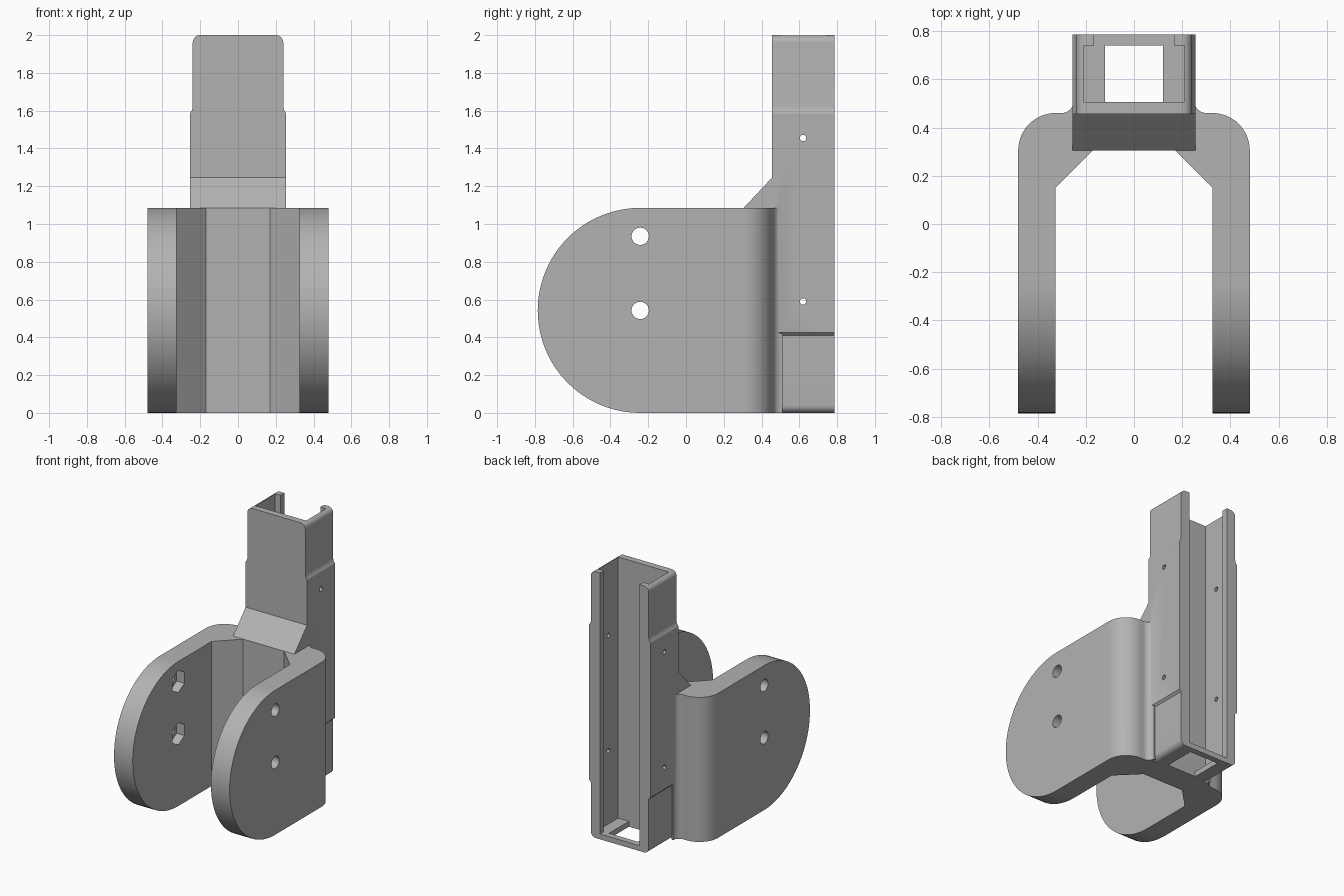
import bpy, bmesh
from math import sin, cos, pi, radians

cube = bpy.data.objects.get("Cube")
if cube:
    bpy.data.objects.remove(cube, do_unlink=True)

grey = bpy.data.materials.new("plain grey")
grey.use_nodes = True
GREY = (0.45, 0.45, 0.45, 1)
grey.diffuse_color = GREY
grey.node_tree.nodes["Principled BSDF"].inputs["Base Color"].default_value = GREY


def arc(u, v, r, start, end, n=12):
    """Points along an arc, angles in degrees."""
    angles = [radians(start + (end - start) * i / n) for i in range(n + 1)]
    return [(u + r * cos(a), v + r * sin(a)) for a in angles]


def mirrored(half):
    """Close a profile by mirroring its right half."""
    return half + [(-u, v) for u, v in reversed(half)]


def prism(name, points, axis, lo, hi):
    """Extrude a profile along x, y or z."""
    place = {"x": lambda u, v, w: (w, u, v),
             "y": lambda u, v, w: (u, w, v),
             "z": lambda u, v, w: (u, v, w)}[axis]
    bm = bmesh.new()
    ends = [[bm.verts.new(place(u, v, w)) for u, v in points] for w in (lo, hi)]
    for ring in ends:
        bm.faces.new(ring)
    for i in range(len(points)):
        j = (i + 1) % len(points)
        bm.faces.new((ends[0][i], ends[0][j], ends[1][j], ends[1][i]))
    bmesh.ops.recalc_face_normals(bm, faces=bm.faces)
    mesh = bpy.data.meshes.new(name)
    bm.to_mesh(mesh)
    bm.free()
    mesh.materials.append(grey)
    obj = bpy.data.objects.new(name, mesh)
    bpy.context.collection.objects.link(obj)
    return obj


def box(name, x, y0, y1, z0, z1):
    return prism(name, [(-x, y0), (x, y0), (x, y1), (-x, y1)], "z", z0, z1)


def combine(target, tool, operation):
    """Apply a boolean and remove the tool."""
    mod = target.modifiers.new(operation.title(), "BOOLEAN")
    mod.operation, mod.solver, mod.object = operation, "EXACT", tool
    tool.hide_render = True
    bpy.context.view_layer.objects.active = target
    bpy.ops.object.modifier_apply(modifier=mod.name)
    bpy.data.objects.remove(tool, do_unlink=True)


# Fork: U-shaped plan with rounded outer corners and chamfered inner corners
HEIGHT = 1.085
R = HEIGHT / 2
PIVOT = -0.785 + R
half_plan = ([(0.17, 0.305), (0.325, 0.15), (0.325, -0.9), (0.48, -0.9)]
             + arc(0.325, 0.305, 0.155, 0, 90, 16)
             + arc(0.30, 0.51, 0.05, -90, -180, 8)
             + [(0.235, 0.51), (0.235, 0.48)])
bracket = prism("fork_bracket", mirrored(half_plan), "z", 0, HEIGHT)

# Round the free ends of both fork plates
side = arc(PIVOT, R, R, 90, 270, 48) + [(0.7, 0), (0.7, HEIGHT)]
combine(bracket, prism("plate_outline", side, "x", -1, 1), "INTERSECT")

# Rail: raised side pads between two narrower rounded ends
half_front = (arc(0.20, 0.04, 0.04, -90, 0, 8)
              + [(0.24, 0.41), (0.255, 0.425), (0.255, 1.585), (0.243, 1.605), (0.24, 1.62)]
              + arc(0.20, 1.96, 0.04, 0, 90, 8))
rail = prism("rail", mirrored(half_front), "y", 0.455, 0.785)
combine(bracket, rail, "UNION")

# Sloping rib between the rail and the top of the fork
rib = prism("rib", [(0.305, HEIGHT), (0.455, 1.245), (0.48, 1.245), (0.48, 1.04), (0.33, 1.04)],
            "x", -0.255, 0.255)
combine(bracket, rib, "UNION")

# Cavity, rear slot between the lips, and floor opening
combine(bracket, box("cavity", 0.21, 0.505, 0.74, 0.04, 2.1), "DIFFERENCE")
combine(bracket, box("rear_slot", 0.165, 0.70, 0.9, 0.04, 2.1), "DIFFERENCE")
combine(bracket, box("floor_opening", 0.12, 0.505, 0.74, -0.1, 0.2), "DIFFERENCE")

# Pivot holes with nut pockets inside one plate
for z in (R, 0.935):
    hole = prism("pivot_hole", arc(PIVOT, z, 0.046, 0, 345, 23), "x", -1, 1)
    combine(bracket, hole, "DIFFERENCE")
    pocket = prism("nut_pocket", arc(PIVOT, z, 0.083, 30, 330, 5), "x", -0.39, -0.2)
    combine(bracket, pocket, "DIFFERENCE")

# Small pin holes through the rail sides
for z in (0.59, 1.455):
    hole = prism("pin_hole", arc(0.62, z, 0.017, 0, 330, 11), "x", -0.6, 0.6)
    combine(bracket, hole, "DIFFERENCE")

# Smooth curves, keep hard edges
bpy.ops.object.select_all(action="DESELECT")
bracket.select_set(True)
bpy.context.view_layer.objects.active = bracket
bpy.ops.object.shade_smooth_by_angle(angle=radians(30))
